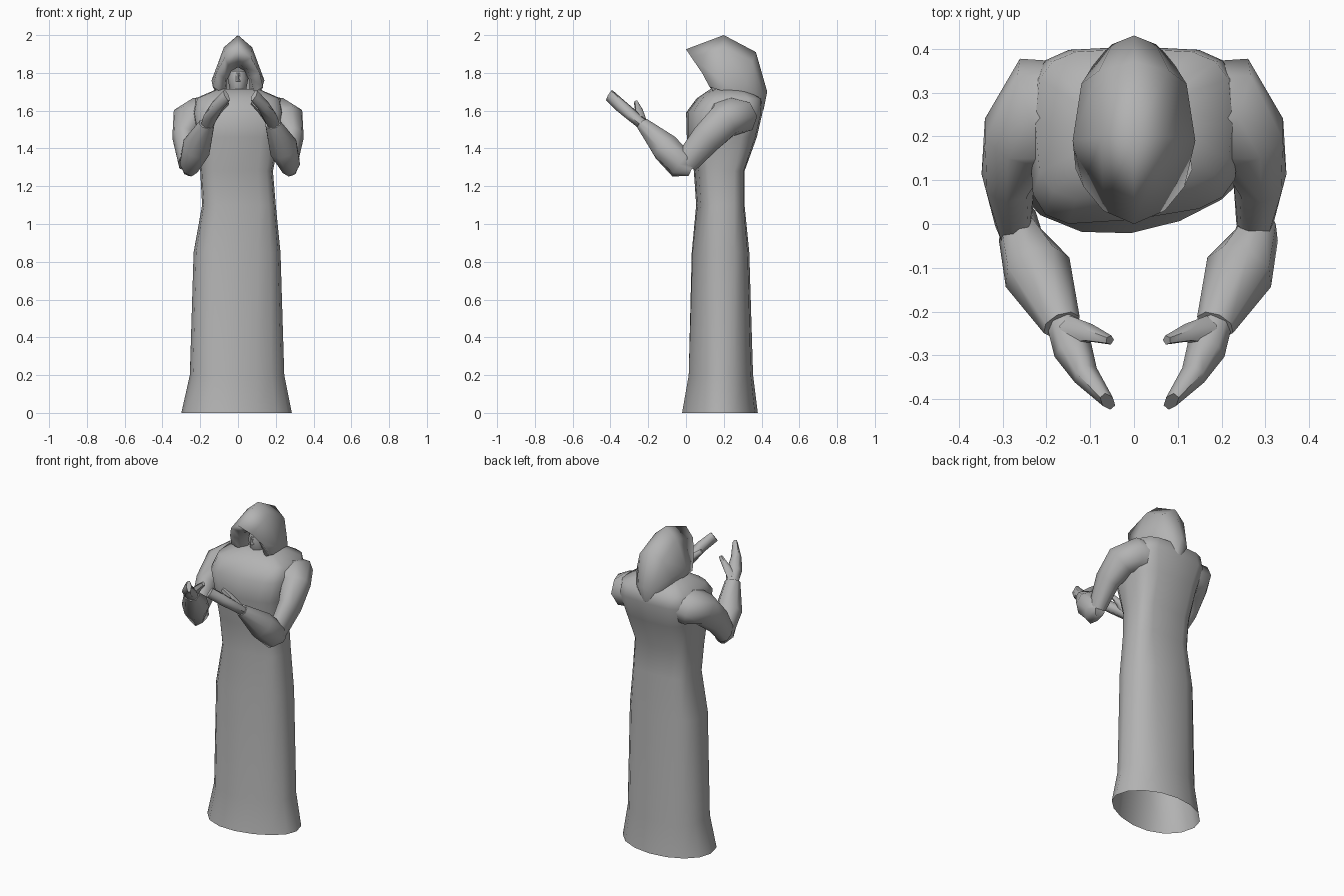
import bpy, bmesh, math
from mathutils import Vector

cube = bpy.data.objects.get("Cube")
if cube:
    bpy.data.objects.remove(cube, do_unlink=True)

grey = bpy.data.materials.new("stone_grey")
grey.use_nodes = True
colour = (0.45, 0.45, 0.45, 1)
grey.diffuse_color = colour
grey.node_tree.nodes["Principled BSDF"].inputs["Base Color"].default_value = colour


def skin(name, rings, closed=True, caps=(True, True), angle=70):
    """Bridge a list of point rings into one smooth object."""
    bm = bmesh.new()
    rows = [[bm.verts.new(p) for p in ring] for ring in rings]
    n = len(rows[0])
    for a, b in zip(rows, rows[1:]):
        for i in range(n if closed else n - 1):
            j = (i + 1) % n
            bm.faces.new((a[i], a[j], b[j], b[i]))
    if caps[0]:
        bm.faces.new(rows[0][::-1])
    if caps[1]:
        bm.faces.new(rows[-1])
    bmesh.ops.recalc_face_normals(bm, faces=bm.faces[:])
    mesh = bpy.data.meshes.new(name)
    bm.to_mesh(mesh)
    bm.free()
    mesh.materials.append(grey)
    ob = bpy.data.objects.new(name, mesh)
    bpy.context.collection.objects.link(ob)
    bpy.ops.object.select_all(action="DESELECT")
    ob.select_set(True)
    bpy.context.view_layer.objects.active = ob
    bpy.ops.object.shade_smooth_by_angle(angle=math.radians(angle))


def outline(sides, power=1.0):
    """Unit circle points, squarer as the power drops."""
    angles = [math.tau * k / sides for k in range(sides)]
    return [tuple(math.copysign(abs(f(a)) ** power, f(a)) for f in (math.cos, math.sin))
            for a in angles]


def limb(name, path, side, sides=8, shift=0.0, power=1.0):
    """Tube along (x, y, z, half width, half height) stations."""
    pts = [Vector(p[:3]) for p in path]
    rings = []
    for i, p in enumerate(path):
        t = (pts[min(i + 1, len(pts) - 1)] - pts[max(i - 1, 0)]).normalized()
        u = t.cross(Vector((0, 0, 1))).normalized()
        v = u.cross(t)
        ring = []
        for c, s in outline(sides, power):
            q = pts[i] + u * p[3] * c + v * p[4] * s
            ring.append((q.x * side + (shift if side < 0 else 0), q.y, q.z))
        rings.append(ring)
    skin(name, rings)


# Robe: height, left and right edge, front and back edge, squareness;
# the front is turned slightly to one side and the hem is open
robe = [
    (0.0, -0.30, 0.285, -0.02, 0.38, 1),
    (0.2, -0.255, 0.245, 0.015, 0.355, 0.9),
    (0.85, -0.235, 0.225, 0.035, 0.335, 0.75),
    (1.1, -0.19, 0.20, 0.06, 0.31, 0.6),
    (1.28, -0.20, 0.185, 0.05, 0.31, 0.55),
    (1.46, -0.22, 0.22, 0.01, 0.375, 0.6),
    (1.59, -0.24, 0.24, 0.01, 0.405, 0.5),
    (1.665, -0.225, 0.225, 0.065, 0.40, 0.55),
    (1.715, -0.11, 0.11, 0.13, 0.31, 0.9),
]
rings = []
for z, x0, x1, y0, y1, power in robe:
    ring = []
    for c, s in outline(16, power):
        x = (x0 + x1) / 2 + (x1 - x0) / 2 * c
        y = (y0 + y1) / 2 + (y1 - y0) / 2 * s + 0.12 * x * max(0, -s)
        ring.append((x, y, z))
    rings.append(ring)
skin("robe", rings, caps=(False, True))

# Hood: half arches from crown to lower edge, mirrored; they start at the
# face, come forward to the rim and then sweep over to the back
arches = [
    [(0, 0.19, 1.83), (0.035, 0.19, 1.81), (0.06, 0.19, 1.76), (0.06, 0.19, 1.69)],
    [(0, 0.11, 1.845), (0.045, 0.115, 1.825), (0.068, 0.13, 1.77), (0.085, 0.15, 1.695)],
    [(0, 0.0, 1.925), (0.07, 0.03, 1.88), (0.115, 0.085, 1.80), (0.133, 0.125, 1.725)],
    [(0, 0.2, 2.0), (0.075, 0.2, 1.935), (0.14, 0.19, 1.76), (0.12, 0.21, 1.70)],
    [(0, 0.37, 1.91), (0.08, 0.35, 1.86), (0.12, 0.32, 1.75), (0.11, 0.29, 1.68)],
    [(0, 0.43, 1.70), (0.05, 0.41, 1.68), (0.085, 0.375, 1.66), (0.09, 0.34, 1.63)],
    [(0, 0.41, 1.6), (0.02, 0.40, 1.6), (0.04, 0.385, 1.6), (0.05, 0.36, 1.6)],
]
hood = [[(-x, y, z) for x, y, z in arch[:0:-1]] + arch for arch in arches]
skin("hood", hood, closed=False, caps=(False, False), angle=180)

# Head: stacked rings from neck to crown, set back inside the hood
head = []
for z, rx, ry in [(1.68, 0.04, 0.05), (1.72, 0.045, 0.06),
                  (1.77, 0.055, 0.075), (1.81, 0.045, 0.065)]:
    head.append([(rx * c, 0.21 + ry * s, z) for c, s in outline(8)])
skin("head", head)

# Nose: small wedge on the face
skin("nose", [[(-0.012, 0.145, z), (0.012, 0.145, z), (0, y, z)]
              for z, y in [(1.755, 0.12), (1.80, 0.14)]])

# Arms, one set per side
sleeve = [(0.15, 0.24, 1.575, 0.13, 0.10), (0.215, 0.25, 1.57, 0.135, 0.1),
          (0.262, 0.20, 1.545, 0.088, 0.097), (0.287, 0.11, 1.455, 0.061, 0.083),
          (0.275, 0.0, 1.325, 0.042, 0.065)]
forearm = [(0.28, 0.03, 1.29, 0.035, 0.04), (0.28, -0.025, 1.315, 0.05, 0.08),
           (0.24, -0.11, 1.405, 0.08, 0.08), (0.185, -0.23, 1.53, 0.045, 0.036)]
hand = [(0.19, -0.22, 1.52, 0.036, 0.03), (0.165, -0.285, 1.575, 0.045, 0.032),
        (0.135, -0.345, 1.625, 0.03, 0.035), (0.085, -0.405, 1.68, 0.015, 0.036)]
thumb = [(0.17, -0.245, 1.55, 0.036, 0.03), (0.12, -0.25, 1.605, 0.022, 0.02),
         (0.075, -0.265, 1.645, 0.011, 0.014)]
for side, word in ((1, "left"), (-1, "right")):
    limb(word + "_sleeve", sleeve, side, power=0.85)
    limb(word + "_forearm", forearm, side, shift=0.02)
    limb(word + "_hand", hand, side, sides=6, shift=0.025)
    limb(word + "_thumb", thumb, side, sides=5, shift=0.02)
